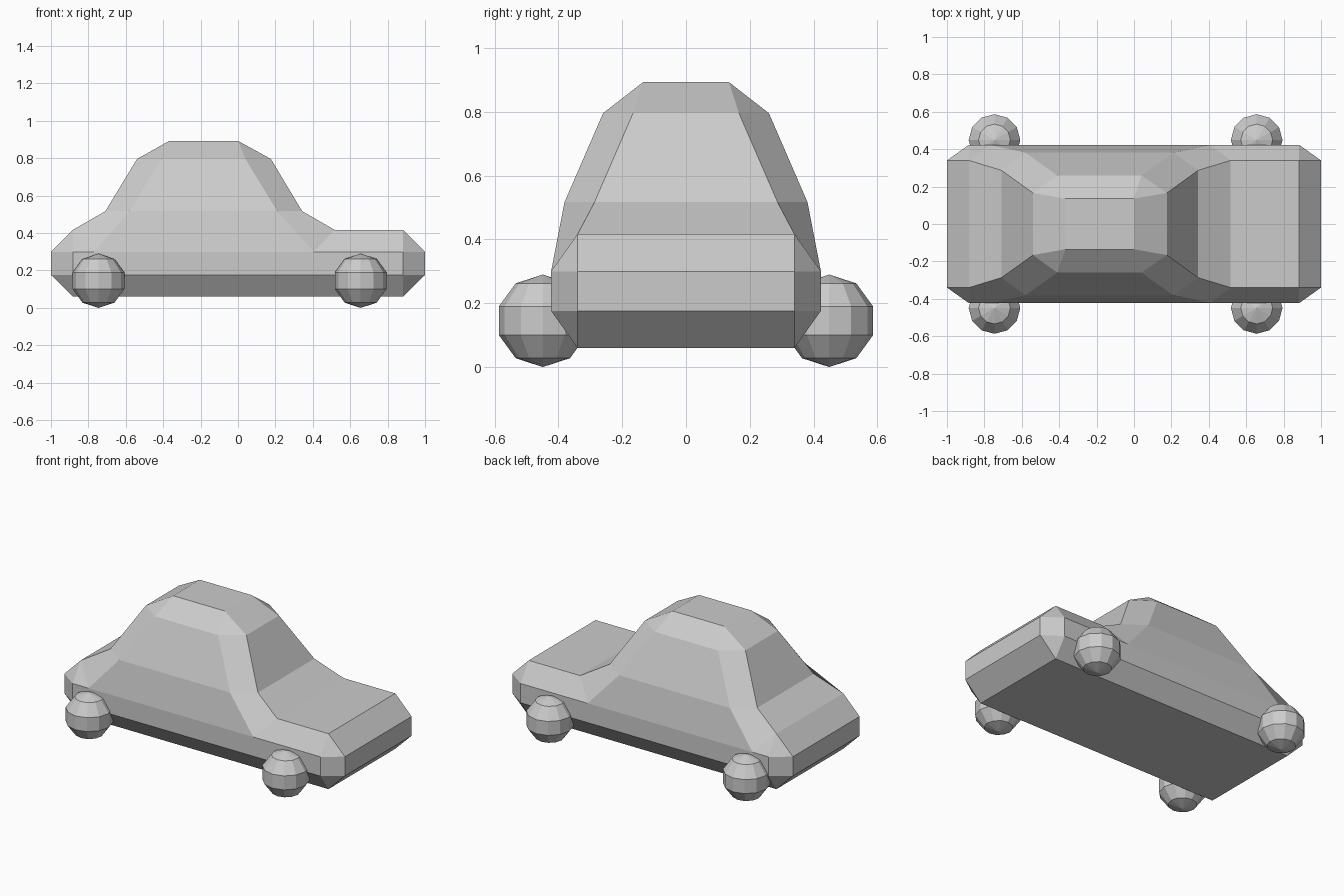
import bpy, bmesh

if "Cube" in bpy.data.objects:
    bpy.data.objects.remove(bpy.data.objects["Cube"])

# Body stations from rear bottom, over the roof, to front bottom:
# (centre-panel x, y, z), (outer side-edge x, y, z)
RAILS = [
    ((-.883, .34, .06), (-.883, .34, .06)),
    ((-1, .34, .176), (-.883, .423, .176)),
    ((-1, .34, .30), (-.883, .423, .30)),
    ((-.883, .34, .417), (-.883, .423, .30)),
    ((-.883, .34, .417), (-.77, .423, .30)),
    ((-.709, .287, .517), (-.58, .381, .517)),
    ((-.54, .166, .796), (-.41, .26, .796)),
    ((-.367, .135, .893), (-.367, .135, .893)),
    ((0, .135, .893), (0, .135, .893)),
    ((.176, .166, .796), (.04, .26, .796)),
    ((.343, .287, .517), (.21, .381, .517)),
    ((.517, .34, .417), (.405, .423, .30)),
    ((.883, .34, .417), (.883, .423, .30)),
    ((1, .34, .30), (.883, .423, .30)),
    ((1, .34, .176), (.883, .423, .176)),
    ((.883, .34, .06), (.883, .34, .06)),
]


def flip(p):
    return (p[0], -p[1], p[2])


def finish(name, bm):
    bmesh.ops.recalc_face_normals(bm, faces=bm.faces)
    mesh = bpy.data.meshes.new(name)
    bm.to_mesh(mesh)
    bm.free()
    obj = bpy.data.objects.new(name, mesh)
    bpy.context.collection.objects.link(obj)
    return obj


def build_body():
    bm = bmesh.new()
    verts = {}

    def face(points):
        pts = list(dict.fromkeys(points))
        if len(pts) > 2:
            bm.faces.new([verts.setdefault(p, None) or verts.update({p: bm.verts.new(p)}) or verts[p]
                          for p in pts])

    inner = [r[0] for r in RAILS]
    outer = [r[1] for r in RAILS]
    last = len(RAILS) - 1

    # Centre panels: boot, rear window, roof, windscreen, bonnet, nose
    for a, b in zip(inner, inner[1:]):
        face([a, b, flip(b), flip(a)])
    # Floor
    face([inner[0], inner[last], flip(inner[last]), flip(inner[0])])

    for side in (lambda p: p, flip):
        # Chamfered corners between centre panels and sides
        for i in range(last):
            face([side(p) for p in (inner[i], inner[i + 1], outer[i + 1], outer[i])])
        # Side panels: sill, door, window, roof edge
        for a, b in ((0, 1), (1, 4), (4, 5), (5, 6), (6, 7)):
            face([side(p) for p in outer[a:b + 1] + outer[last - b:last - a + 1]])
    return finish("car_body", bm)


# Ball-shaped wheel
def build_wheel(name, x, y):
    bm = bmesh.new()
    bmesh.ops.create_uvsphere(bm, u_segments=12, v_segments=5, radius=.145)
    wheel = finish(name, bm)
    wheel.location = (x, y, .145)


build_body()
for end, x in (("rear", -.746), ("front", .656)):
    for hand, y in (("right", -.449), ("left", .449)):
        build_wheel(f"{end}_{hand}_wheel", x, y)
